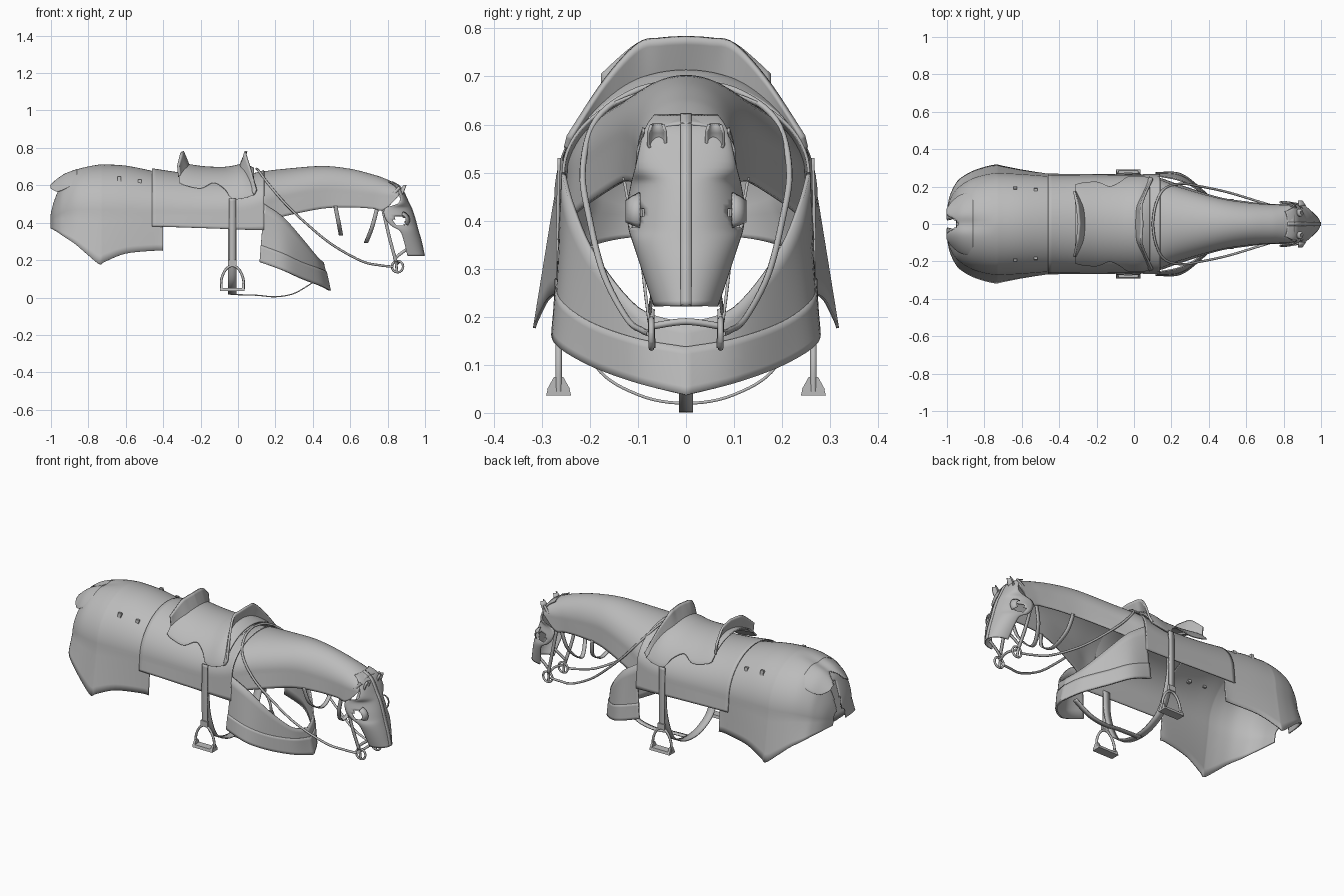
import bpy, bmesh, math
from mathutils import Vector

if "Cube" in bpy.data.objects:
    bpy.data.objects.remove(bpy.data.objects["Cube"])

grey = bpy.data.materials.new("plain_grey")
grey.diffuse_color = (0.5, 0.5, 0.5, 1)
grey.use_nodes = True
grey.node_tree.nodes["Principled BSDF"].inputs["Base Color"].default_value = grey.diffuse_color


def smooth_path(keys, n):
    """Resample tuples of numbers with a gentle cubic through every key."""
    out = []
    for i in range(len(keys) - 1):
        a, b = keys[i], keys[i + 1]
        p, q = keys[max(i - 1, 0)], keys[min(i + 2, len(keys) - 1)]
        for k in range(n):
            t = k / n
            out.append(tuple(0.5 * (2 * b0 + (c0 - a0) * t + (2 * a0 - 5 * b0 + 4 * c0 - d0) * t * t
                       + (3 * b0 - a0 - 3 * c0 + d0) * t ** 3)
                       for a0, b0, c0, d0 in zip(p, a, b, q)))
    return out + [tuple(keys[-1])]


def finish(ob, angle=40):
    ob.data.materials.append(grey)
    bpy.ops.object.select_all(action='DESELECT')
    ob.select_set(True)
    bpy.context.view_layer.objects.active = ob
    bpy.ops.object.shade_smooth_by_angle(angle=math.radians(angle))
    return ob


def mirror(ob):
    m = ob.modifiers.new("mirror", 'MIRROR')
    m.use_axis = (False, True, False)
    return ob


def sheet(name, rows, thick=0.006, cut=None):
    """Skin a grid of points and give it thickness."""
    bm = bmesh.new()
    grid = [[bm.verts.new(p) for p in row] for row in rows]
    for r, s in zip(grid, grid[1:]):
        for j in range(len(r) - 1):
            bm.faces.new((r[j], r[j + 1], s[j + 1], s[j]))
    if cut:
        bmesh.ops.delete(bm, geom=[f for f in bm.faces if cut(f.calc_center_median())], context='FACES')
    bmesh.ops.recalc_face_normals(bm, faces=bm.faces)
    me = bpy.data.meshes.new(name)
    bm.to_mesh(me)
    bm.free()
    ob = bpy.data.objects.new(name, me)
    bpy.context.collection.objects.link(ob)
    finish(ob)
    m = ob.modifiers.new("thickness", 'SOLIDIFY')
    m.thickness, m.offset = thick, 0
    return ob


def arch(name, stations, n=5, cut=None, thick=0.006, crease=None):
    """Barrel shell; station = x, crown z, shoulder width, shoulder z, hem width, hem z."""
    rows = []
    for x, zt, w, zs, wl, zl in smooth_path(stations, n):
        end = math.acos(min(1, (zl - zs) / (zt - zs))) if zl > zs else math.pi / 2
        half = [(w * math.sin(end * i / 18), zs + (zt - zs) * math.cos(end * i / 18)) for i in range(19)]
        y, z = half[-1]
        for i in range(1, 7):
            t = i / 6
            half.append((y + (wl - w) * t, z + (zl - z) * t) if zl < zs else (y, z - 0.0003 * i))
        if crease:
            half = [(y, z - crease(x, y)) for y, z in half]
        rows.append([(x, -y, z) for y, z in reversed(half[1:])] + [(x, y, z) for y, z in half])
    return sheet(name, rows, thick, cut)


def band(name, edge_a, edge_b, grow=0.0, thick=0.008):
    """Sheet between two half edges running outwards from the middle, mirrored to both sides."""
    rows = []
    for p, q in zip(smooth_path(edge_a, 6), smooth_path(edge_b, 6)):
        p, q = Vector(p), Vector(q)
        out = Vector((p.x - 0.12, p.y, 0)).normalized() * grow
        rows.append([p.lerp(q, k / 6) + out for k in range(7)])
    flip = [[Vector((v.x, -v.y, v.z)) for v in r] for r in reversed(rows[1:])]
    return sheet(name, flip + rows, thick)


def strap(name, pts, axis, width, thick=0.006):
    a = Vector(axis) * width / 2
    return sheet(name, [[Vector(p) - a, Vector(p) + a] for p in smooth_path(pts, 6)], thick)


def cord(name, pts, radius, closed=False):
    cu = bpy.data.curves.new(name, 'CURVE')
    cu.dimensions, cu.bevel_depth, cu.bevel_resolution, cu.use_fill_caps = '3D', radius, 2, True
    sp = cu.splines.new('POLY')
    path = smooth_path(pts, 6)
    sp.points.add(len(path) - 1)
    for c, p in zip(sp.points, path):
        c.co = (*p, 1)
    sp.use_cyclic_u = closed
    ob = bpy.data.objects.new(name, cu)
    bpy.context.collection.objects.link(ob)
    cu.materials.append(grey)
    return ob


def block(name, loc, size, taper=1.0):
    bm = bmesh.new()
    bmesh.ops.create_cube(bm, size=1)
    for v in bm.verts:
        k = taper if v.co.z > 0 else 1
        v.co = Vector((v.co.x * size[0], v.co.y * size[1] * k, v.co.z * size[2])) + Vector(loc)
    me = bpy.data.meshes.new(name)
    bm.to_mesh(me)
    bm.free()
    ob = bpy.data.objects.new(name, me)
    bpy.context.collection.objects.link(ob)
    return finish(ob)


# Rump cover with a centre crease, and the split tail guard above it
def rump_crease(x, y):
    return .014 * min(1, max(0, (-x - .74) / .15)) * math.exp(-(y / .035) ** 2)


arch("rump_cover", [(-1, .45, .055, .40, .06, .37), (-.985, .51, .12, .42, .14, .362),
                    (-.96, .575, .168, .43, .2, .347), (-.93, .632, .2, .44, .24, .325),
                    (-.87, .683, .238, .45, .277, .285), (-.8, .702, .26, .45, .302, .225),
                    (-.74, .708, .27, .45, .315, .178), (-.71, .708, .27, .45, .31, .192),
                    (-.6, .702, .264, .45, .288, .235),
                    (-.45, .672, .252, .45, .265, .25), (-.4, .655, .247, .45, .263, .25)],
     cut=lambda c: c.x < -.95 and abs(c.y) < .025, crease=rump_crease)
arch("tail_guard", [(-1, .613, .11, .52, .11, .585), (-.965, .642, .15, .48, .15, .568),
                    (-.92, .67, .195, .46, .195, .585), (-.86, .69, .235, .45, .235, .62)],
     cut=lambda c: abs(c.y) < (-c.x - .93) * .75, crease=rump_crease)
for i, (x, y, z) in enumerate([(-.635, .193, .633), (-.525, .183, .618)]):
    mirror(block(f"rump_buckle_{i}", (x, y, z), (.02, .02, .028), .6))

# Saddle cloth and neck cover
arch("saddle_cloth", [(-.46, .688, .258, .45, .266, .38), (-.3, .665, .256, .45, .265, .375),
                      (-.1, .65, .256, .45, .263, .368), (.05, .655, .256, .47, .263, .362),
                      (.14, .678, .255, .5, .264, .36)])
arch("neck_cover", [(.07, .66, .245, .5, .252, .40), (.14, .672, .233, .5, .243, .405),
                    (.25, .685, .192, .53, .205, .435), (.45, .70, .136, .57, .142, .475),
                    (.6, .685, .112, .56, .118, .482), (.72, .655, .102, .55, .105, .475),
                    (.78, .635, .1, .54, .105, .468), (.86, .6, .1, .54, .1, .545)])

# Chest plate with its raised lower trim
chest_top = [(.455, 0, .187), (.42, .1, .22), (.33, .19, .33), (.24, .235, .43), (.14, .255, .50)]
chest_mid = [(.468, 0, .137), (.43, .1, .155), (.335, .197, .19), (.24, .256, .235), (.122, .266, .28)]
chest_hem = [(.49, 0, .037), (.44, .1, .062), (.34, .2, .1), (.24, .268, .145), (.115, .27, .19)]
band("chest_plate", chest_top, chest_hem)
band("chest_trim", chest_mid, chest_hem, .003)

# Saddle: seat, cantle and pommel
arch("saddle_seat", [(-.315, .715, .264, .45, .264, .615), (-.28, .712, .264, .45, .264, .6),
                     (-.2, .70, .264, .45, .264, .585), (-.13, .695, .264, .45, .264, .612),
                     (-.07, .695, .264, .45, .264, .58), (-.03, .70, .264, .45, .264, .53),
                     (.03, .71, .264, .46, .264, .532), (.085, .69, .264, .46, .264, .55)], thick=.008)
band("saddle_cantle", [(-.295, 0, .782), (-.3, .05, .779), (-.305, .1, .768), (-.32, .175, .705)],
     [(-.262, 0, .70), (-.264, .05, .692), (-.275, .1, .678), (-.315, .175, .645)], thick=.012)
band("saddle_pommel", [(.045, 0, .782), (.042, .05, .779), (.04, .1, .768), (.065, .17, .69), (.1, .243, .575)],
     [(.01, 0, .70), (.012, .05, .695), (.02, .1, .678), (.05, .165, .635), (.085, .25, .55)], thick=.012)

# Stirrups, girth and breast strap
mirror(strap("stirrup_strap", [(-.03, .264, .53), (-.03, .267, .38), (-.03, .266, .165)], (1, 0, 0), .036))
mirror(block("stirrup_buckle", (-.03, .268, .185), (.045, .016, .03)))
mirror(cord("stirrup_bow", [(-.09, .265, .045), (-.088, .265, .1), (-.065, .265, .15), (-.03, .265, .17),
                            (.005, .265, .15), (.028, .265, .1), (.03, .265, .045)], .007))
mirror(block("stirrup_tread", (-.03, .265, .044), (.13, .052, .016), .85))
for i, x in enumerate((-.088, .028)):
    mirror(block(f"stirrup_foot_{i}", (x, .265, .062), (.012, .048, .026), .4))
strap("girth", [(-.03, s * y, z) for s, y, z in
                [(-1, .258, .40), (-1, .248, .25), (-1, .19, .1), (-1, .1, .038), (1, 0, .02),
                 (1, .1, .038), (1, .19, .1), (1, .248, .25), (1, .258, .40)]], (1, 0, 0), .045)
strap("breast_strap", [(-.04, 0, .016), (.1, 0, .012), (.2, 0, .004), (.3, 0, .022), (.4, 0, .08)], (0, 1, 0), .03)

# Face plate: wraps back from a ridge line; station = ridge x, ridge z, half width, depth
face = [(.82, .618, .065, .015), (.87, .585, .085, .022), (.908, .51, .103, .045), (.925, .475, .112, .14),
        (.942, .425, .12, .155), (.953, .385, .117, .135), (.961, .355, .108, .095),
        (.977, .3, .09, .09), (.994, .222, .064, .088)]
rows = []
for x, z, w, d in smooth_path(face, 5):
    rows.append([(x - d * (1 - math.cos(a)), w * math.sin(a), z)
                 for a in (math.pi / 2 * k / 14 for k in range(-14, 15))])
sheet("face_plate", rows, cut=lambda c: ((c.x - .865) / .033) ** 2 + ((c.z - .41) / .028) ** 2 < 1)
strap("face_ridge", [(x + .002, 0, z + .002) for x, z, w, d in face], (0, 1, 0), .022, .007)

# Eye guards flaring in front of the eye holes, and ear guards
mirror(sheet("eye_guard", [[(.868 + r * math.cos(a), y, .415 + .9 * r * math.sin(a)) for a in
                            (-.7 + k * .25 for k in range(9))]
                           for r, y in [(.05, .096), (.04, .112), (.03, .125)]], .004))
mirror(sheet("ear_guard", [[(.875 + t * .025 + r * math.cos(a), .06 + r * math.sin(a), .535 + t * .065) for a in
                            (math.pi * (.5 + k / 8) for k in range(9))]
                           for t, r in [(0, .008), (.35, .018), (.75, .018), (1, .012)]]))

# Neck loops and bridle straps
strap("throat_loop", [(.52, -.13, .49), (.54, -.1, .39), (.55, 0, .335), (.54, .1, .39), (.52, .13, .49)],
      (1, 0, 0), .022)
strap("jaw_loop", [(.745, -.1, .48), (.715, -.08, .37), (.685, 0, .295), (.715, .08, .37), (.745, .1, .48)],
      (1, 0, 0), .022)
mirror(strap("cheek_strap", [(.775, .1, .47), (.81, .092, .32), (.845, .077, .19)], (.95, 0, .2), .018))
mirror(strap("brow_strap", [(.795, .1, .48), (.83, .098, .55), (.865, .088, .59)], (.9, 0, -.4), .016))
mirror(strap("nose_strap", [(.835, .077, .205), (.87, .072, .235), (.92, .068, .27)], (-.5, 0, .85), .016))

# Bit, rings and reins
mirror(cord("bit_shank", [(.835, .072, .215), (.845, .072, .18), (.85, .07, .135)], .007))
mirror(cord("bit_ring", [(.853 + .03 * math.cos(a), .072, .165 + .03 * math.sin(a))
                         for a in (math.tau * k / 12 for k in range(12))], .006, True))
cord("bit_bar", [(.85, -.072, .18), (.86, 0, .19), (.85, .072, .18)], .007)
mirror(cord("rein", [(.1, 0, .688), (.115, .1, .672), (.16, .187, .61), (.25, .215, .505), (.36, .2, .4),
                     (.5, .17, .285), (.66, .122, .195), (.76, .092, .172), (.83, .076, .165)], .0065))
